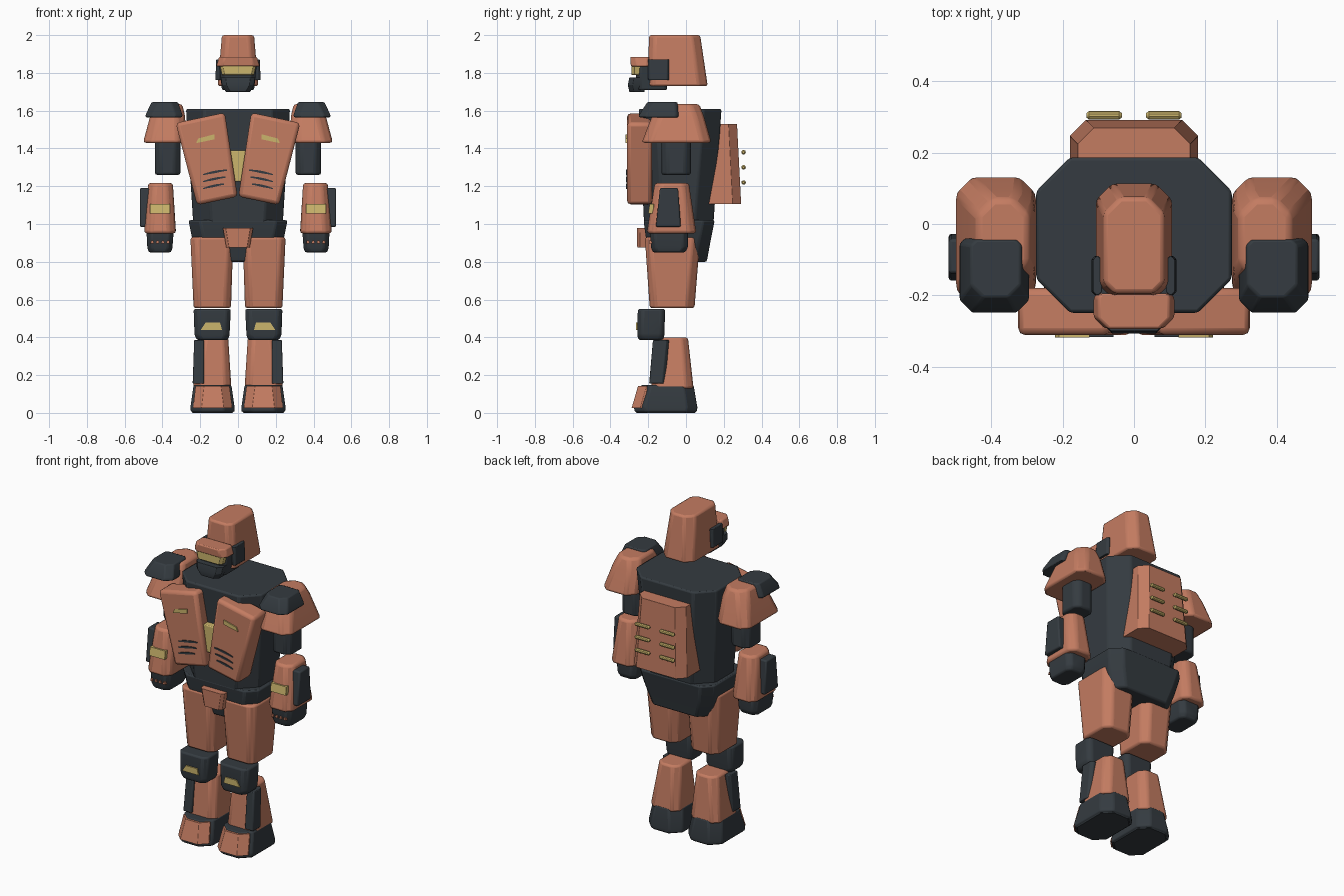
import bpy
import bmesh
import math

if "Cube" in bpy.data.objects:
    bpy.data.objects.remove(bpy.data.objects["Cube"], do_unlink=True)


def material(name, rgb):
    m = bpy.data.materials.new(name)
    m.use_nodes = True
    m.diffuse_color = (*rgb, 1)
    node = m.node_tree.nodes["Principled BSDF"]
    node.inputs["Base Color"].default_value = (*rgb, 1)
    node.inputs["Roughness"].default_value = 0.6
    return m


COPPER = material("copper armour", (0.55, 0.2, 0.12))
DARK = material("dark steel", (0.035, 0.044, 0.052))
GOLD = material("pale gold", (0.6, 0.46, 0.15))


def finish(name, bm, mat, bevel, mirror):
    """Turn a bmesh into a bevelled object, optionally mirrored across x."""
    bmesh.ops.recalc_face_normals(bm, faces=bm.faces)
    mesh = bpy.data.meshes.new(name)
    bm.to_mesh(mesh)
    bm.free()
    mesh.materials.append(mat)
    obj = bpy.data.objects.new(name, mesh)
    bpy.context.collection.objects.link(obj)
    if mirror:
        mod = obj.modifiers.new("Mirror", 'MIRROR')
        mod.use_mirror_merge = False
    if bevel:
        mod = obj.modifiers.new("Bevel", 'BEVEL')
        mod.width = bevel
        mod.segments = 2
        mod.limit_method = 'ANGLE'
        mod.angle_limit = math.radians(25)
    bpy.ops.object.select_all(action='DESELECT')
    bpy.context.view_layer.objects.active = obj
    obj.select_set(True)
    bpy.ops.object.shade_smooth_by_angle(angle=math.radians(35))
    return obj


def skin(bm, loops):
    """Join equal loops of points into a closed solid."""
    rings = [[bm.verts.new(p) for p in loop] for loop in loops]
    n = len(rings[0])
    for a, b in zip(rings, rings[1:]):
        for i in range(n):
            j = (i + 1) % n
            bm.faces.new((a[i], a[j], b[j], b[i]))
    bm.faces.new(rings[0])
    bm.faces.new(rings[-1])


def block(name, mat, rings, front=0.03, back=0.03, bevel=0.01, mirror=False):
    """Tapered block from (z, x0, x1, y0, y1) sections with cut corners."""
    bm = bmesh.new()
    f, b = max(front, 0.001), max(back, 0.001)
    skin(bm, [[(x0 + f, y0, z), (x1 - f, y0, z), (x1, y0 + f, z), (x1, y1 - b, z),
               (x1 - b, y1, z), (x0 + b, y1, z), (x0, y1 - b, z), (x0, y0 + f, z)]
              for z, x0, x1, y0, y1 in rings])
    return finish(name, bm, mat, bevel, mirror)


def plate(name, mat, outlines, y0, y1, bevel=0.0, mirror=False):
    """Solids made by extruding x-z outlines between two depths."""
    bm = bmesh.new()
    for pts in outlines:
        skin(bm, [[(x, y, z) for x, z in pts] for y in (y0, y1)])
    return finish(name, bm, mat, bevel, mirror)


# Head
block("helmet", COPPER, [(1.73, -.108, .108, -.205, .115), (2.0, -.085, .085, -.195, .075)], .03, .045, .012)
block("face", DARK, [(1.71, -.085, .085, -.265, -.1), (1.85, -.1, .1, -.265, -.1)], .025, .01, .008)
block("chin_guard", DARK, [(1.7, -.065, .065, -.3, -.22), (1.735, -.085, .085, -.308, -.22),
                           (1.775, -.09, .09, -.3, -.22)], .025, 0, .006)
block("brow", COPPER, [(1.835, -.115, .115, -.292, -.195), (1.885, -.1, .1, -.295, -.195)], .03, .01, .012)
block("visor", GOLD, [(1.79, -.085, .085, -.288, -.2), (1.837, -.095, .095, -.288, -.2)], .015, 0, .004)
block("ear_guards", DARK, [(1.762, .09, .12, -.2, -.09), (1.872, .09, .115, -.2, -.09)], .01, .01, .005, True)

# Torso and pelvis
block("torso", DARK, [(1.0, -.237, .237, -.222, .145), (1.61, -.275, .275, -.25, .188)], .095, .095, .01)
block("pelvis", DARK, [(.8, -.205, .205, -.185, .11), (.91, -.24, .24, -.21, .13),
                       (1.02, -.262, .262, -.225, .152)], .06, .06, .01)
block("belt_buckle", COPPER, [(.875, -.062, .062, -.258, -.17), (.98, -.08, .08, -.26, -.17)], .015, 0, .012)

# Chest armour with badges and vents
plate("chest_plates", COPPER, [[(.07, 1.59), (.33, 1.535), (.217, 1.1), (.002, 1.145)]], -.312, -.18, .02, True)
plate("chest_core", GOLD, [[(-.047, 1.39), (.047, 1.39), (.028, 1.225), (-.028, 1.225)]], -.28, -.2, .005)
plate("chest_badges", GOLD, [[(.125, 1.475), (.21, 1.453), (.222, 1.428), (.125, 1.448)]], -.319, -.3, 0, True)
vents = []
for i in range(3):
    inner, outer, z = .058 + .008 * i, .185, 1.288 - .037 * i
    steps = [k / 5 for k in range(6)]
    top = [(inner + (outer - inner) * t, z - .024 * t * t) for t in steps]
    low = [(x, h - .014 + .008 * abs(2 * t - 1)) for (x, h), t in zip(top, steps)]
    vents.append(top + low[::-1])
plate("chest_vents", DARK, vents, -.317, -.3, 0, True)

# Backpack with three pairs of bars
block("backpack", COPPER, [(1.105, -.18, .18, .1, .292), (1.53, -.158, .158, .1, .27)], 0, .045, .012)
bm = bmesh.new()
for z in (1.22, 1.3, 1.38):
    loops = []
    for x, r in ((.034, .006), (.042, .012), (.126, .012), (.134, .006)):
        angles = [math.tau * k / 10 for k in range(10)]
        loops.append([(x, .305 + r * math.cos(a), z + r * math.sin(a)) for a in angles])
    skin(bm, loops)
finish("backpack_bars", bm, GOLD, 0, True)

# Arms
block("shoulders", COPPER, [(1.43, .275, .503, -.235, .135), (1.57, .28, .465, -.18, .095),
                            (1.635, .295, .44, -.15, .07)], .045, .045, .015, True)
block("shoulder_caps", DARK, [(1.565, .295, .49, -.25, -.04), (1.58, .295, .488, -.247, -.04),
                              (1.645, .318, .458, -.205, -.045)], .035, .015, .006, True)
block("upper_arms", DARK, [(1.26, .305, .44, -.13, .026), (1.5, .305, .44, -.13, .026)], .03, .03, .012, True)
block("forearms", COPPER, [(.95, .328, .497, -.208, .055), (1.218, .345, .475, -.165, .015)], .035, .035, .015, True)
bm = bmesh.new()
skin(bm, [[(x, -.16, .985), (x, -.027, .985), (x, -.042, 1.19), (x, -.138, 1.19)] for x in (.465, .52)])
finish("forearm_side_panels", bm, DARK, .008, True)
block("forearm_badges", GOLD, [(1.055, .36, .466, -.201, -.17), (1.105, .36, .466, -.193, -.17)], 0, 0, 0, True)
block("hands", DARK, [(.85, .355, .472, -.175, -.005), (.875, .347, .48, -.185, .01),
                      (.97, .34, .485, -.19, .01)], .025, .025, .008, True)
plate("knuckles", COPPER, [[(x - .009, .898), (x + .009, .898), (x + .006, .912), (x - .006, .912)]
                           for x in (.37, .398, .426, .454)], -.195, -.17, 0, True)

# Legs
block("thighs", COPPER, [(.555, .037, .235, -.192, .045), (.93, .025, .252, -.218, .075)], .03, .04, .012, True)
block("knees", DARK, [(.385, .055, .215, -.25, -.12), (.41, .045, .23, -.258, -.115),
                      (.55, .038, .235, -.255, -.11)], .025, .02, .01, True)
plate("knee_badges", GOLD, [[(.095, .478), (.172, .478), (.197, .44), (.085, .44)]], -.264, -.24, 0, True)
block("shins", COPPER, [(.13, .035, .238, -.185, .04), (.4, .052, .2, -.16, .01)], .03, .035, .012, True)
block("shin_side_panels", DARK, [(.155, .18, .24, -.195, -.11), (.385, .18, .232, -.175, -.09)],
      .005, .015, .005, True)

# Feet
block("feet", DARK, [(.005, .018, .25, -.272, .058), (.03, .018, .252, -.275, .06),
                     (.147, .035, .235, -.24, .04)], .055, .055, .008, True)
block("toe_caps", COPPER, [(.025, .03, .238, -.288, -.215), (.142, .045, .225, -.254, -.205)], .045, 0, .006, True)

# Base plate keeps the soles level with the ground
block("soles", DARK, [(0, .03, .24, -.262, .048), (.01, .022, .247, -.27, .055)], .055, .055, 0, True)
